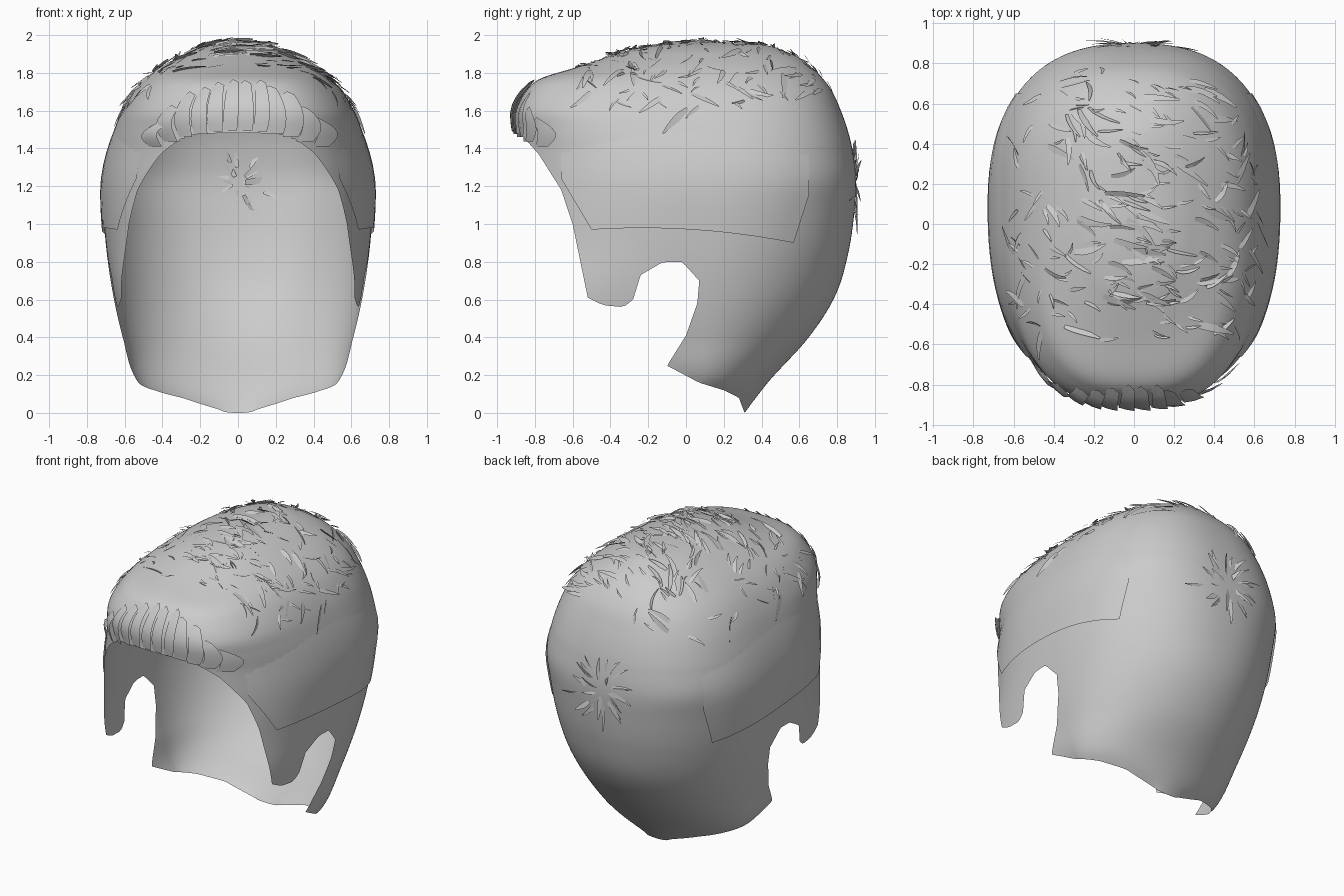
import bpy, bmesh, math, random
from mathutils import Vector
from mathutils.bvhtree import BVHTree
from mathutils.geometry import intersect_point_line

if "Cube" in bpy.data.objects:
    bpy.data.objects.remove(bpy.data.objects["Cube"])

random.seed(4)
grey = bpy.data.materials.new("hair_grey")
grey.diffuse_color = (0.6, 0.6, 0.6, 1)
grey.use_nodes = True
grey.node_tree.nodes["Principled BSDF"].inputs["Base Color"].default_value = grey.diffuse_color

# Profiles by height: (z, half width, front y, back y, front power, back power)
LEVELS = [(0, .20, -.60, .31, 4, 2), (.08, .42, -.66, .37, 4, 1.9), (.18, .54, -.74, .45, 4, 1.9),
          (.4, .61, -.86, .65, 4, 1.95), (.62, .66, -.90, .79, 3.3, 2.05),
          (.85, .695, -.92, .86, 2.6, 2.2), (1.1, .715, -.92, .895, 2.35, 2.35),
          (1.25, .713, -.92, .90, 2.3, 2.5), (1.4, .685, -.91, .88, 2.4, 2.5),
          (1.5, .655, -.905, .855, 2.6, 2.5), (1.6, .615, -.90, .82, 2.8, 2.5),
          (1.7, .555, -.85, .775, 2.8, 2.5), (1.77, .49, -.77, .725, 2.8, 2.5),
          (1.83, .41, -.58, .665, 2.6, 2.5), (1.88, .32, -.43, .60, 2.5, 2.5),
          (1.92, .235, -.30, .51, 2.4, 2.4), (1.95, .13, -.12, .40, 2.2, 2.2),
          (1.962, .02, .04, .20, 2, 2)]
TOP, MID = 1.962, .08
# Side outline of the hairline, ear notch and nape (y, z)
OUTLINE = [(1.2, -.1), (1.2, 2.2), (-1.2, 2.2), (-1.2, 1.51), (-.96, 1.5),
           (-.87, 1.47), (-.78, 1.37), (-.66, 1.18), (-.60, 1.0), (-.52, .61),
           (-.44, .57), (-.33, .56), (-.28, .6), (-.24, .73), (-.12, .8),
           (-.02, .8), (.07, .7), (.06, .58), (0, .41), (-.1, .25), (.07, .16),
           (.20, .12), (.28, .08), (.31, 0), (.32, -.1)]


def level(z):
    """Smoothly interpolated profile row at height z."""
    for i in range(len(LEVELS) - 1):
        a, b = LEVELS[i], LEVELS[i + 1]
        if z <= b[0]:
            o, c = LEVELS[max(i - 1, 0)], LEVELS[min(i + 2, len(LEVELS) - 1)]
            h = b[0] - a[0]
            t = (z - a[0]) / h
            row = []
            for k in range(1, 6):
                m0, m1 = (b[k] - o[k]) / (b[0] - o[0]) * h, (c[k] - a[k]) / (c[0] - a[0]) * h
                row.append((2*t**3 - 3*t*t + 1) * a[k] + (t**3 - 2*t*t + t) * m0
                           + (3*t*t - 2*t**3) * b[k] + (t**3 - t*t) * m1)
            return row
    return LEVELS[-1][1:]


def skull_point(z, ang):
    w, front, back, pf, pb = level(z)
    c, s = math.cos(ang), math.sin(ang)
    p = pb if s > 0 else pf
    r = (abs(c) ** p + abs(s) ** p) ** (-1 / p)
    return Vector((c * r * w, MID + s * r * ((back - MID) if s > 0 else (MID - front)), z))


def inside(y, z):
    hit = False
    for (y1, z1), (y2, z2) in zip(OUTLINE, OUTLINE[1:] + OUTLINE[:1]):
        if (z1 > z) != (z2 > z) and y < y1 + (z - z1) * (y2 - y1) / (z2 - z1):
            hit = not hit
    return hit


def snap(co):
    """Move a rim point onto the outline, then back onto the cap surface."""
    p, best = Vector((co.y, co.z, 0)), None
    for a, b in zip(OUTLINE, OUTLINE[1:]):
        a, b = Vector((*a, 0)), Vector((*b, 0))
        q, t = intersect_point_line(p, a, b)
        q = a.lerp(b, min(1, max(0, t)))
        if best is None or (q - p).length < (best - p).length:
            best = q
    if (best - p).length > .06:
        return co
    y, z = best.x, max(best.y, 0)
    w, front, back, pf, pb = level(z)
    t, e = ((y - MID) / (back - MID), pb) if y > MID else ((MID - y) / (MID - front), pf)
    x = co.x
    if t < .93:
        x = math.copysign(w * (1 - t ** e) ** (1 / e), x)
    return Vector((x, y, z))


def finish(bm, name, angle=50):
    mesh = bpy.data.meshes.new(name)
    bm.to_mesh(mesh)
    bm.free()
    ob = bpy.data.objects.new(name, mesh)
    bpy.context.collection.objects.link(ob)
    mesh.materials.append(grey)
    bpy.ops.object.select_all(action='DESELECT')
    ob.select_set(True)
    bpy.context.view_layer.objects.active = ob
    bpy.ops.object.shade_smooth_by_angle(angle=math.radians(angle))


def add_grid(bm, rows, closed=False):
    vs = [[bm.verts.new(p) for p in r] for r in rows]
    n = len(rows[0])
    for a, b in zip(vs, vs[1:]):
        for i in range(n if closed else n - 1):
            j = (i + 1) % n
            bm.faces.new((a[i], a[j], b[j], b[i]))


# Cap of hair: stacked rings trimmed to the hairline
bm = bmesh.new()
R, N = 120, 180
add_grid(bm, [[skull_point(TOP * (1 - (1 - i / R) ** 1.5), math.tau * k / N)
               for k in range(N)] for i in range(R + 1)], True)
bm.faces.new(list(bm.verts)[-N:])
bm.normal_update()
full = BVHTree.FromBMesh(bm)
out = [f for f in bm.faces if not inside(*f.calc_center_median().yz)]
bmesh.ops.delete(bm, geom=out, context='FACES')
for v in bm.verts:
    if v.is_boundary:
        v.co = snap(v.co)
bmesh.ops.remove_doubles(bm, verts=bm.verts, dist=.002)
finish(bm, "hair_cap", 60)


def surface(p):
    """Nearest cap point and its outward normal."""
    p, n = full.find_nearest(p)[:2]
    return p, (n if n.dot(p - Vector((0, 0, 1))) > 0 else -n)


# Side panels: thin overlapping layers above the ears
bm = bmesh.new()
for side in (-1, 1):
    rows = []
    for j in range(9):
        v = j / 8
        row = []
        for i in range(21):
            u = i / 20
            low = .97 + .14 * u * (1 - u) - .07 * u
            y = (-.50 - .16 * min(1, v * 1.6)) * (1 - u) + (.57 + .08 * min(1, v * 2)) * u
            z = low + (1.40 + .12 * math.sin(math.pi * u) - low) * v
            p = full.ray_cast(Vector((side * 2, y, z)), Vector((-side, 0, 0)))[0]
            row.append(p + Vector((side * (.014 - .016 * v ** 3), 0, 0)))
        rows.append(row if side > 0 else row[::-1])
    add_grid(bm, rows)
finish(bm, "side_panels")


def strand(bm, start, heading, length, width, lift, curl=0., tilt=0., root=.004):
    """Tapered strip that follows the cap and rises toward its tip."""
    p, rows = Vector(start), []
    steps = 4
    for i in range(steps + 1):
        t = i / steps
        p, n = surface(p)
        d = (heading - n * heading.dot(n)).normalized()
        side = d.cross(n) * math.cos(tilt) + n * math.sin(tilt)
        w = width * (1 - .8 * t ** 1.8) * (.6 + .4 * min(1, 3 * t))
        c = p + n * (root + (lift - root) * t)
        rows.append([c - side * w, c + side * w])
        heading = (d + d.cross(n) * curl / steps).normalized()
        p = p + heading * length / steps
    add_grid(bm, rows)


# Loose tufts over the top
bm = bmesh.new()
count = 0
while count < 240:
    x, y = random.uniform(-.62, .62), random.uniform(-.58, .78)
    hit = full.ray_cast(Vector((x, y, 3)), Vector((0, 0, -1)))[0]
    if hit is None or hit.z < 1.6:
        continue
    a = random.gauss(-.2, .35) - (.5 if y > .25 and x < .1 else 0)
    heading = Vector((math.cos(a), math.sin(a), 0))
    if abs(x) > .45:
        heading = Vector((math.copysign(.4, x), random.choice((-1, 1)) * random.uniform(.3, 1), -.4))
    big = random.random() ** 2
    strand(bm, hit, heading, .07 + .13 * big, .009 + .015 * big,
           random.uniform(.005, .03), random.uniform(-.8, .8), random.uniform(-.6, .9))
    count += 1
finish(bm, "top_tufts")

# Crown swirl on the back, its roots sunk through the cap
bm = bmesh.new()
for i in range(24):
    a = math.tau * i / 24 + random.uniform(-.2, .2)
    d = Vector((math.cos(a), 0, math.sin(a)))
    strand(bm, Vector((0, .9, 1.22)) + d * random.uniform(.03, .15), d,
           random.uniform(.08, .2), random.uniform(.01, .022), random.uniform(.01, .04),
           random.uniform(0, .6), random.uniform(-.4, .6), random.uniform(-.02, .005))
finish(bm, "crown_swirl")

# Fringe: broad strands swept up from the front hairline
bm = bmesh.new()
for i in range(12):
    u = i / 11 * 2 - 1
    arch, fan = 1 - u * u, random.uniform(-.02, .02)
    half = random.uniform(.042, .054)
    top = .15 + .12 * arch + random.uniform(-.015, .015)
    rows = []
    for j in range(7):
        t = j / 6
        px = .43 * u + fan * t + .04 * math.sin(math.pi * t) * u - .03 * u * t
        row = []
        for k, e in ((-1, .002), (0, .012), (1, .018)):
            q = px + k * half * (1 - .3 * t) * (.75 + .25 * min(1, 4 * t))
            z = 1.41 + .085 * arch + t * top - .02 * abs(k) * t * t
            p, n = surface(full.ray_cast(Vector((q, -3, z)), Vector((0, 1, 0)))[0])
            row.append(p + n * (e + .012 * math.sin(math.pi * t)))
        rows.append(row)
    add_grid(bm, rows)
finish(bm, "fringe")
